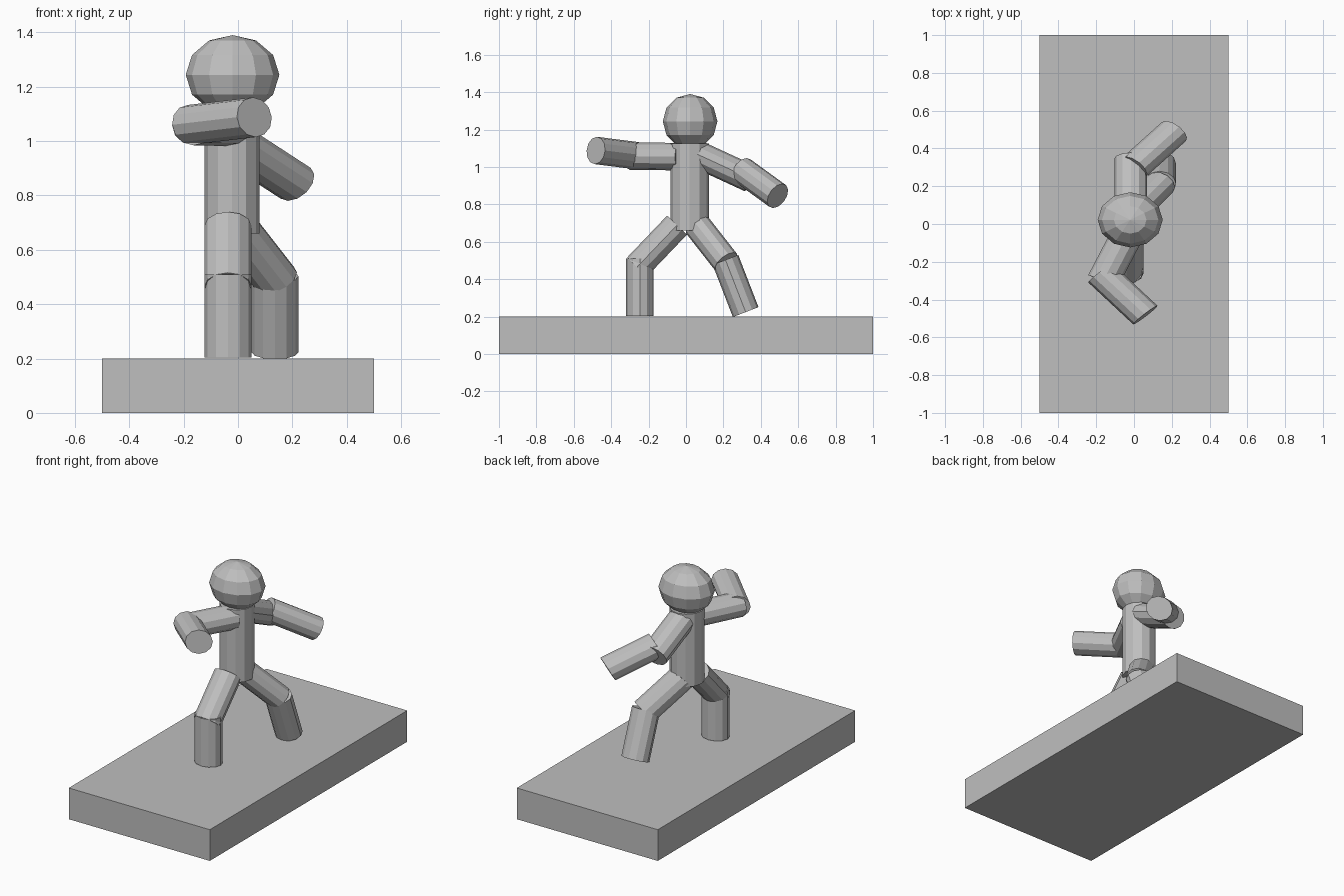
import bpy
from mathutils import Vector, Matrix

cube = bpy.data.objects.get("Cube")
if cube:
    bpy.data.objects.remove(cube, do_unlink=True)

WIDEN = 1.18   # the whole figure is stretched sideways
LIMB = 0.0735  # limb radius before stretching

grey = bpy.data.materials.new("plain_grey")
grey.use_nodes = True
colour = (0.52, 0.52, 0.52, 1)
grey.diffuse_color = colour
grey.node_tree.nodes["Principled BSDF"].inputs["Base Color"].default_value = colour


def finish(name, matrix):
    """Name the active object, bake its transform and colour it."""
    obj = bpy.context.object
    obj.name = name
    obj.data.transform(matrix)
    obj.data.materials.append(grey)
    return obj


def limb(name, start, end):
    """Closed cylinder between two points, stretched sideways."""
    a, b = Vector(start), Vector(end)
    a.x /= WIDEN
    b.x /= WIDEN
    axis = b - a
    bpy.ops.mesh.primitive_cylinder_add(vertices=12, radius=LIMB, depth=axis.length)
    turn = axis.to_track_quat('Z', 'Y').to_matrix().to_4x4()
    stretch = Matrix.Diagonal((WIDEN, 1, 1, 1))
    finish(name, stretch @ Matrix.Translation((a + b) / 2) @ turn)


# Base slab
bpy.ops.mesh.primitive_cube_add(size=1)
finish("base_slab", Matrix.Translation((0, 0, 0.1)) @ Matrix.Diagonal((1, 2, 0.2, 1)))

# Torso and head
bpy.ops.mesh.primitive_cylinder_add(vertices=12, radius=0.102, depth=0.465)
finish("torso", Matrix.Translation((-0.022, 0.02, 0.893)))
bpy.ops.mesh.primitive_uv_sphere_add(segments=12, ring_count=6, radius=0.146)
finish("head", Matrix.Translation((-0.02, 0.022, 1.244)) @ Matrix.Diagonal((WIDEN, 1, 1, 1)))

# Arms
limb("front_upper_arm", (-0.022, -0.03, 1.055), (-0.163, -0.3, 1.058))
limb("front_forearm", (-0.178, -0.26, 1.06), (0.06, -0.482, 1.088))
limb("rear_upper_arm", (-0.017, 0.05, 1.073), (-0.017, 0.347, 0.936))
limb("rear_forearm", (0.0, 0.3, 0.983), (0.212, 0.49, 0.845))

# Legs
limb("front_thigh", (-0.037, -0.048, 0.689), (-0.037, -0.262, 0.465))
limb("front_shin", (-0.037, -0.246, 0.51), (-0.037, -0.246, 0.204))
limb("rear_thigh", (-0.015, 0.059, 0.689), (0.14, 0.215, 0.49))
limb("rear_shin", (0.136, 0.211, 0.503), (0.136, 0.319, 0.224))
